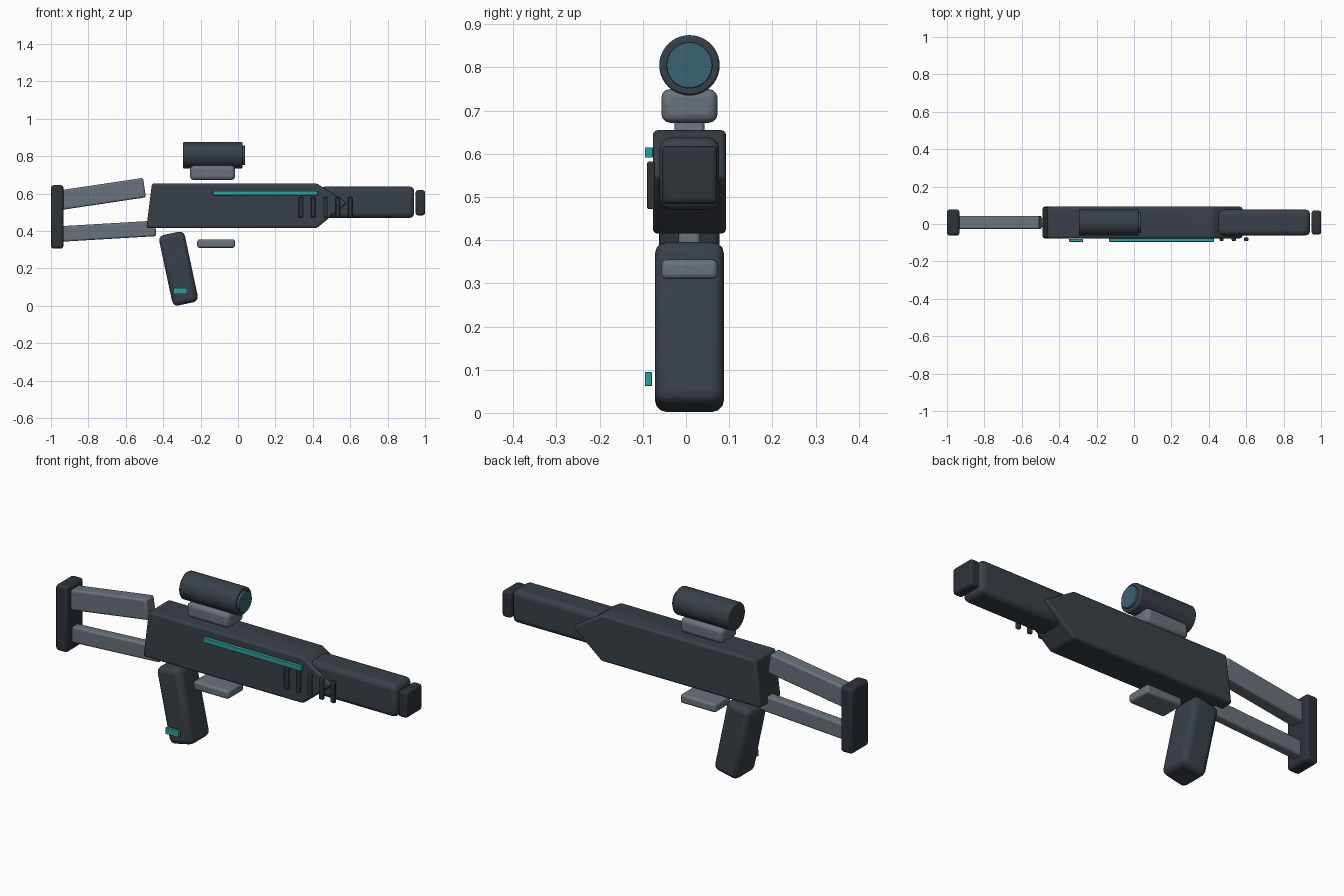
import bpy, bmesh, math
from mathutils import Matrix

if "Cube" in bpy.data.objects:
    bpy.data.objects.remove(bpy.data.objects["Cube"])

CY = 0.008  # centre plane of the main parts


def srgb(r, g, b):
    lin = [((c / 255 + 0.055) / 1.055) ** 2.4 for c in (r, g, b)]
    return (*lin, 1.0)


def material(name, *rgb):
    m = bpy.data.materials.new(name)
    m.diffuse_color = srgb(*rgb)
    m.use_nodes = True
    m.node_tree.nodes["Principled BSDF"].inputs["Base Color"].default_value = m.diffuse_color
    return m


SHELL = material("charcoal", 57, 64, 72)
DARK = material("dark charcoal", 46, 51, 58)
GREY = material("mid grey", 106, 114, 124)
TEAL = material("teal", 42, 160, 152)
GLASS = material("blue glass", 58, 98, 115)


def finish(name, bm, mat, bevel, segments=3):
    """Turn a bmesh into a bevelled, smooth-shaded object."""
    bmesh.ops.recalc_face_normals(bm, faces=bm.faces)
    me = bpy.data.meshes.new(name)
    bm.to_mesh(me)
    bm.free()
    me.materials.append(mat)
    ob = bpy.data.objects.new(name, me)
    bpy.context.collection.objects.link(ob)
    if bevel:
        mod = ob.modifiers.new("bevel", 'BEVEL')
        mod.width = bevel
        mod.segments = segments
        mod.limit_method = 'ANGLE'
        mod.angle_limit = math.radians(30)
    bpy.ops.object.select_all(action='DESELECT')
    ob.select_set(True)
    bpy.context.view_layer.objects.active = ob
    bpy.ops.object.shade_smooth_by_angle(angle=math.radians(35))
    return ob


def box(name, x, y, z, mat, bevel=0.0, tilt=0.0):
    """Box from (min, max) ranges, tilted in degrees about its own y axis."""
    bm = bmesh.new()
    bmesh.ops.create_cube(bm, size=1)
    size = [r[1] - r[0] for r in (x, y, z)]
    bmesh.ops.scale(bm, vec=size, verts=bm.verts)
    ob = finish(name, bm, mat, bevel)
    ob.location = [(r[0] + r[1]) / 2 for r in (x, y, z)]
    ob.rotation_euler.y = math.radians(tilt)
    return ob


def mid(c, size):
    return (c - size / 2, c + size / 2)


def strut(name, start, end, width, height):
    """Bar running between two (x, z) points."""
    dx, dz = end[0] - start[0], end[1] - start[1]
    return box(name, mid((start[0] + end[0]) / 2, math.hypot(dx, dz)),
               mid(CY, width), mid((start[1] + end[1]) / 2, height),
               GREY, 0.01, -math.degrees(math.atan2(dz, dx)))


def tube(name, x0, x1, z, radius, mat, bevel):
    """Cylinder lying along x."""
    bm = bmesh.new()
    bmesh.ops.create_cone(bm, cap_ends=True, segments=40, radius1=radius,
                          radius2=radius, depth=x1 - x0,
                          matrix=Matrix.Rotation(math.pi / 2, 4, 'Y'))
    ob = finish(name, bm, mat, bevel, 2)
    ob.location = ((x0 + x1) / 2, CY, z)
    return ob


# Main body: pointed side profile pulled across the width
profile = [(-0.49, 0.415), (0.42, 0.415), (0.585, 0.55), (0.42, 0.655), (-0.46, 0.655)]
bm = bmesh.new()
face = bm.faces.new([bm.verts.new((x, CY - 0.085, z)) for x, z in profile])
new = bmesh.ops.extrude_face_region(bm, geom=[face])["geom"]
bmesh.ops.translate(bm, vec=(0, 0.17, 0),
                    verts=[v for v in new if isinstance(v, bmesh.types.BMVert)])
finish("body", bm, SHELL, 0.012)

# Front housing and end cap
box("front_housing", (0.44, 0.942), mid(CY, 0.138), (0.47, 0.638), SHELL, 0.026)
box("end_cap", (0.95, 1.0), mid(CY, 0.128), (0.484, 0.618), DARK, 0.012)

# Rear frame
box("rear_plate", (-1.0, -0.933), mid(CY, 0.14), (0.306, 0.645), DARK, 0.015)
strut("upper_strut", (-0.95, 0.565), (-0.5, 0.632), 0.07, 0.105)
strut("lower_strut", (-0.95, 0.384), (-0.44, 0.414), 0.05, 0.083)

# Handle and the bar in front of it
box("handle", mid(-0.318, 0.14), mid(CY, 0.16), mid(0.199, 0.385), SHELL, 0.028, -12)
box("lower_bar", (-0.218, -0.016), mid(CY, 0.13), (0.31, 0.355), GREY, 0.012)

# Sight on its mount
box("sight_mount", (-0.256, -0.016), mid(CY, 0.13), (0.672, 0.75), GREY, 0.02)
tube("sight_tube", -0.295, 0.025, 0.805, 0.07, SHELL, 0.006)
tube("sight_lens", 0.0, 0.037, 0.805, 0.053, GLASS, 0.002)

# Glowing strips on the front side
box("body_strip", (-0.133, 0.427), (-0.095, -0.077), (0.591, 0.615), TEAL, 0.002)
box("handle_strip", (-0.347, -0.272), (-0.095, -0.079), (0.062, 0.095), TEAL, 0.002)

# Row of vent ribs
for i in range(5):
    box(f"vent_rib_{i + 1}", mid(0.336 + 0.066 * i, 0.023), (-0.09, -0.072),
        (0.472, 0.582), DARK, 0.004)
